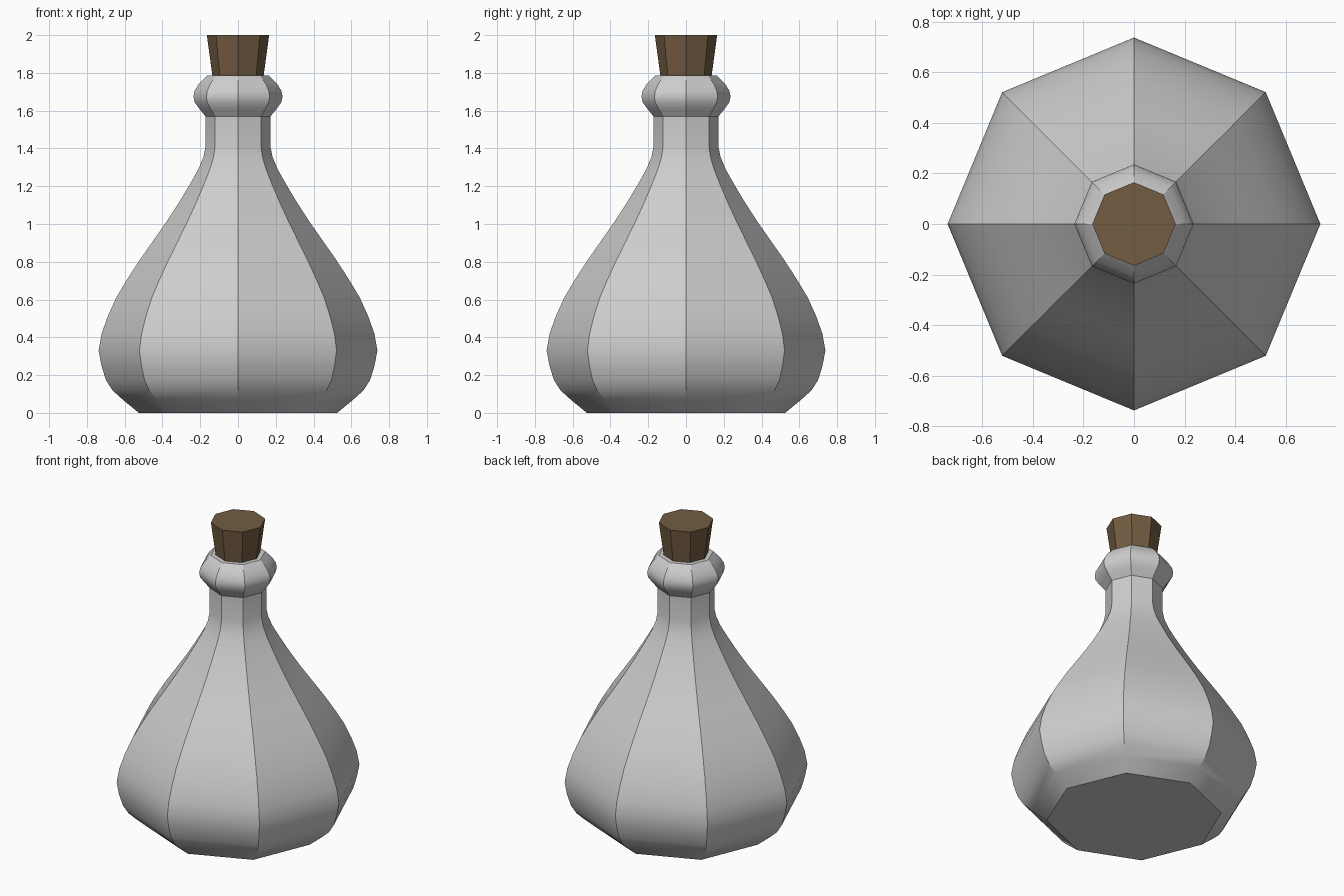
import bpy, bmesh, math

if "Cube" in bpy.data.objects:
    bpy.data.objects.remove(bpy.data.objects["Cube"])

SIDES = 8

def material(name, rgb):
    m = bpy.data.materials.new(name)
    m.diffuse_color = (*rgb, 1.0)
    m.use_nodes = True
    m.node_tree.nodes["Principled BSDF"].inputs["Base Color"].default_value = m.diffuse_color
    return m

def lathe(name, profile, mat, smooth=True):
    """Spin a (radius, height) profile into a closed eight-sided solid."""
    bm = bmesh.new()
    rings = []
    for r, z in profile:
        rings.append([bm.verts.new((r * math.cos(2 * math.pi * i / SIDES),
                                    r * math.sin(2 * math.pi * i / SIDES), z))
                      for i in range(SIDES)])
    for a, b in zip(rings, rings[1:]):
        for i in range(SIDES):
            j = (i + 1) % SIDES
            bm.faces.new((a[i], a[j], b[j], b[i]))
    bm.faces.new(rings[0][::-1])
    bm.faces.new(rings[-1])
    bmesh.ops.recalc_face_normals(bm, faces=bm.faces)
    me = bpy.data.meshes.new(name)
    bm.to_mesh(me)
    bm.free()
    me.materials.append(mat)
    ob = bpy.data.objects.new(name, me)
    bpy.context.collection.objects.link(ob)
    if smooth:
        bpy.ops.object.select_all(action='DESELECT')
        ob.select_set(True)
        bpy.context.view_layer.objects.active = ob
        bpy.ops.object.shade_smooth_by_angle(angle=math.radians(30))
    return ob

glass = material("grey glass", (0.62, 0.62, 0.62))
cork = material("brown cork", (0.17, 0.107, 0.053))

# Bottle: foot, rounded belly, sloping shoulder, straight neck, bulging lip
lathe("bottle", [
    (0.525, 0.0), (0.61, 0.07), (0.665, 0.12), (0.70, 0.175), (0.723, 0.25),
    (0.738, 0.33), (0.722, 0.42), (0.69, 0.51), (0.645, 0.61), (0.585, 0.71),
    (0.52, 0.81), (0.45, 0.91), (0.38, 1.01), (0.315, 1.11), (0.255, 1.21),
    (0.21, 1.29), (0.183, 1.355), (0.172, 1.41), (0.172, 1.57),
    (0.205, 1.61), (0.23, 1.645), (0.236, 1.675), (0.23, 1.705),
    (0.205, 1.745), (0.165, 1.785)], glass)

# Tapered stopper
lathe("stopper", [(0.135, 1.78), (0.165, 2.0)], cork, smooth=False)
